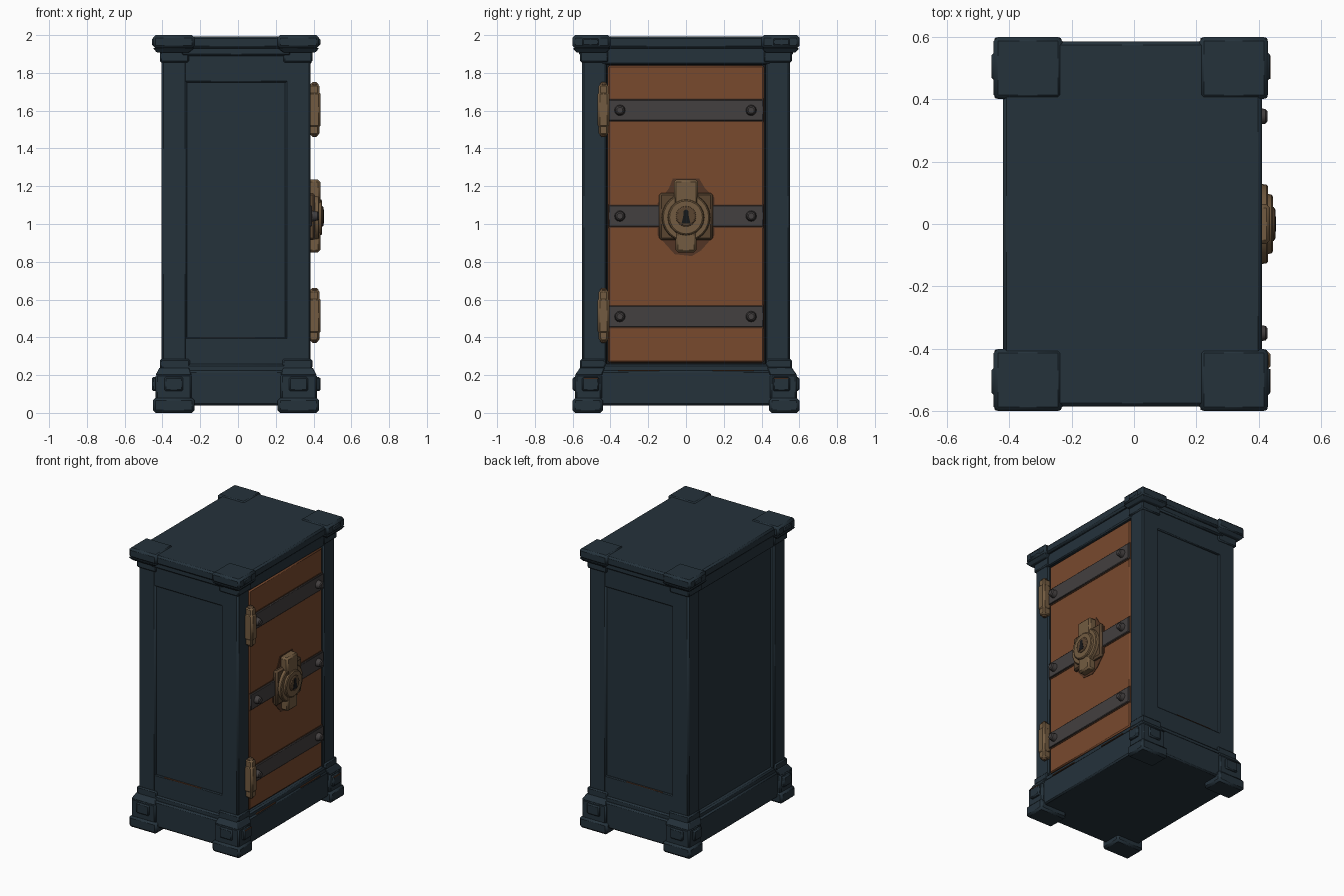
import bpy
import bmesh
from math import pi
from mathutils import Matrix, Vector

cube = bpy.data.objects.get("Cube")
if cube:
    bpy.data.objects.remove(cube, do_unlink=True)


def material(name, rgb):
    m = bpy.data.materials.new(name)
    m.use_nodes = True
    m.diffuse_color = (*rgb, 1)
    m.node_tree.nodes["Principled BSDF"].inputs["Base Color"].default_value = (*rgb, 1)
    return m


NAVY = material("navy iron", (0.018, 0.032, 0.044))
RUST = material("rust orange", (0.19, 0.067, 0.027))
STAIN = material("dark rust", (0.085, 0.036, 0.018))
STEEL = material("grey steel", (0.056, 0.050, 0.050))
BRASS = material("aged brass", (0.17, 0.105, 0.052))
BRONZE = material("dark bronze", (0.10, 0.058, 0.030))
BLACK = material("black gap", (0.008, 0.009, 0.010))


def finish(name, bm, mat, bevel=0.0):
    bmesh.ops.recalc_face_normals(bm, faces=bm.faces)
    mesh = bpy.data.meshes.new(name)
    bm.to_mesh(mesh)
    bm.free()
    mesh.materials.append(mat)
    ob = bpy.data.objects.new(name, mesh)
    bpy.context.collection.objects.link(ob)
    if bevel:
        mod = ob.modifiers.new("worn edges", "BEVEL")
        mod.width = bevel
        mod.segments = 1
    return ob


def box(name, x, y, z, mat=NAVY, bevel=0.008, taper=None):
    """Box from (min, max) ranges; taper gives the (x, y) ranges of its top."""
    bm = bmesh.new()
    bmesh.ops.create_cube(bm, size=1)
    for v in bm.verts:
        tx, ty = taper if taper and v.co.z > 0 else (x, y)
        v.co = Vector((tx[v.co.x > 0], ty[v.co.y > 0], z[v.co.z > 0]))
    return finish(name, bm, mat, bevel)


def disc(name, x, y, z, radius, mat, sides=24, top=None, bevel=0.005):
    """Disc whose axis points along x."""
    bm = bmesh.new()
    bmesh.ops.create_cone(bm, cap_ends=True, segments=sides, radius1=radius,
                          radius2=top or radius, depth=x[1] - x[0])
    turn = Matrix.Rotation(pi / 2, 4, "Y")
    bm.transform(Matrix.Translation(((x[0] + x[1]) / 2, y, z)) @ turn)
    return finish(name, bm, mat, bevel)


def plate(name, x, outline, mat, depth=0.004):
    """Thin plate with a (y, z) outline, facing +x."""
    bm = bmesh.new()
    face = bm.faces.new([bm.verts.new((x, y, z)) for y, z in outline])
    out = bmesh.ops.extrude_face_region(bm, geom=[face])["geom"]
    for v in out:
        if isinstance(v, bmesh.types.BMVert):
            v.co.x += depth
    return finish(name, bm, mat)


def span(a, b, sign):
    return tuple(sorted((a * sign, b * sign)))


# Inner shell, roof slab and plinth
box("cabinet_core", (-0.375, 0.36), (-0.538, 0.538), (0.06, 1.95))
box("roof_slab", (-0.42, 0.41), (-0.585, 0.585), (1.93, 1.993), bevel=0.012)
box("plinth", (-0.415, 0.40), (-0.575, 0.575), (0.04, 0.225), bevel=0.01)
box("plinth_step", (-0.405, 0.392), (-0.56, 0.56), (0.215, 0.258), bevel=0.01)

# Corner posts with their feet, base blocks and capitals
CX = -0.01
for sx, side in ((-1, "rear"), (1, "door")):
    def xs(a, b):
        return tuple(CX + v for v in span(a, b, sx))

    for sy, end in ((-1, "front"), (1, "back")):
        tag = side + "_" + end

        def ys(a, b):
            return span(a, b, sy)

        box("post_" + tag, xs(0.26, 0.395), ys(0.42, 0.55), (0.2, 1.93), bevel=0.01)
        box("foot_" + tag, xs(0.22, 0.44), ys(0.44, 0.6), (0, 0.08), bevel=0.014)
        box("base_block_" + tag, xs(0.235, 0.427), ys(0.445, 0.588), (0.07, 0.205), bevel=0.01)
        box("base_slope_" + tag, xs(0.235, 0.427), ys(0.445, 0.588), (0.2, 0.24), bevel=0.004,
            taper=(xs(0.25, 0.405), ys(0.43, 0.56)))
        box("base_collar_" + tag, xs(0.245, 0.404), ys(0.425, 0.56), (0.235, 0.285))
        box("capital_" + tag, xs(0.25, 0.404), ys(0.41, 0.56), (1.855, 1.92))
        box("roof_corner_" + tag, xs(0.25, 0.42), ys(0.42, 0.58), (1.908, 1.932), bevel=0.004,
            taper=(xs(0.22, 0.44), ys(0.40, 0.6)))
        box("roof_block_" + tag, xs(0.22, 0.44), ys(0.40, 0.6), (1.93, 2.0), bevel=0.014)
        # Raised studs on the outer corners
        for part, z in (("base", (0.115, 0.19)), ("roof", (1.942, 1.985))):
            reach = 0.6 if part == "base" else 0.595
            box(part + "_side_stud_" + tag, xs(0.40, 0.446), ys(0.46, 0.55), z)
            box(part + "_end_stud_" + tag, xs(0.28, 0.38), ys(0.56, reach), z)

# Rails framing the sunken panels on the front and back
for sy, end in ((-1, "front"), (1, "back")):
    box("upper_rail_" + end, (-0.30, 0.28), span(0.5, 0.549, sy), (1.75, 1.94), bevel=0.006)
    box("lower_rail_" + end, (-0.30, 0.28), span(0.5, 0.549, sy), (0.2, 0.40), bevel=0.006)
    box("cornice_" + end, (-0.30, 0.28), span(0.5, 0.566, sy), (1.89, 1.94), bevel=0.01)
    box("worn_line_" + end, (-0.2, 0.09), span(0.54, 0.551, sy), (0.396, 0.400), STAIN, 0)

# Rails above the door and on the rear
box("door_lintel", (0.3, 0.388), (-0.45, 0.45), (1.845, 1.94))
box("rear_lintel", (-0.405, -0.3), (-0.45, 0.45), (1.845, 1.94))

# Door slab with a dark gap around it
box("door_gap", (0.35, 0.363), (-0.422, 0.422), (0.258, 1.848), BLACK, 0)
box("door", (0.35, 0.38), (-0.412, 0.412), (0.268, 1.838), RUST, 0.008)

# Straps, their stains and rivets
for i, z in enumerate((0.51, 1.042, 1.602)):
    box(f"strap_stain_{i}", (0.37, 0.383), (-0.41, 0.41), (z - 0.063, z + 0.062), STAIN, 0)
    box(f"strap_{i}", (0.37, 0.392), (-0.41, 0.41), (z - 0.056, z + 0.056), STEEL, 0.004)
    for y in (-0.35, 0.345):
        disc(f"rivet_{i}", (0.385, 0.428), y, z, 0.03, STEEL, 12, 0.022, 0.006)

# Hinges
for name, low in (("lower", 0.37), ("upper", 1.46)):
    box(name + "_hinge", (0.37, 0.432), (-0.462, -0.41), (low + 0.01, low + 0.28), BRASS, 0.01)
    box(name + "_hinge_band", (0.37, 0.438), (-0.468, -0.406), (low + 0.05, low + 0.24), BRASS, 0.012)
    box(name + "_hinge_pin", (0.385, 0.425), (-0.455, -0.417), (low, low + 0.292), BRONZE, 0.01)

# Lock: stained backing, crossed plates, round face and keyhole
LZ = 1.04
halo = [(-0.15, 0.07), (-0.09, 0.15), (-0.07, 0.2), (0.07, 0.2), (0.1, 0.15), (0.15, 0.1),
        (0.15, -0.1), (0.08, -0.18), (0.03, -0.21), (-0.06, -0.2), (-0.15, -0.1)]
plate("lock_stain", 0.380, [(y, LZ + z) for y, z in halo], STAIN)
box("lock_back_plate", (0.37, 0.408), (-0.142, 0.142), (0.915, 1.165), BRONZE, 0.012)
box("lock_upper_tab", (0.37, 0.436), (-0.064, 0.064), (1.10, 1.235), BRASS, 0.012)
box("lock_lower_tab", (0.37, 0.436), (-0.055, 0.055), (0.85, 0.98), BRASS, 0.012)
disc("lock_rim", (0.37, 0.43), 0, 1.035, 0.135, BRASS, 24, 0.125)
disc("lock_face", (0.42, 0.446), 0, 1.035, 0.1, BRASS, 20, 0.092)
disc("lock_boss", (0.43, 0.453), 0, 1.04, 0.06, BRONZE, 16, 0.052)
keyhole = [(-0.012, 0.03), (0, 0.037), (0.012, 0.03), (0.012, 0.012),
           (0.024, -0.038), (-0.024, -0.038), (-0.012, 0.012)]
plate("keyhole", 0.452, [(y, LZ + z) for y, z in keyhole], BLACK, 0.003)

# Worn metal along the edges of the base and roof
for sy in (-1, 1):
    box("worn_block_patch", (0.40, 0.438), span(0.465, 0.54, sy), (0.18, 0.186), STAIN, 0)
    box("worn_plinth_line", (0.38, 0.401), span(0.14, 0.36, sy), (0.222, 0.228), STAIN, 0)

# Crisp edges with smooth curved sides
bpy.ops.object.select_all(action="DESELECT")
for ob in bpy.context.scene.objects:
    if ob.type == "MESH":
        ob.select_set(True)
        bpy.context.view_layer.objects.active = ob
bpy.ops.object.shade_smooth_by_angle(angle=pi / 6)
